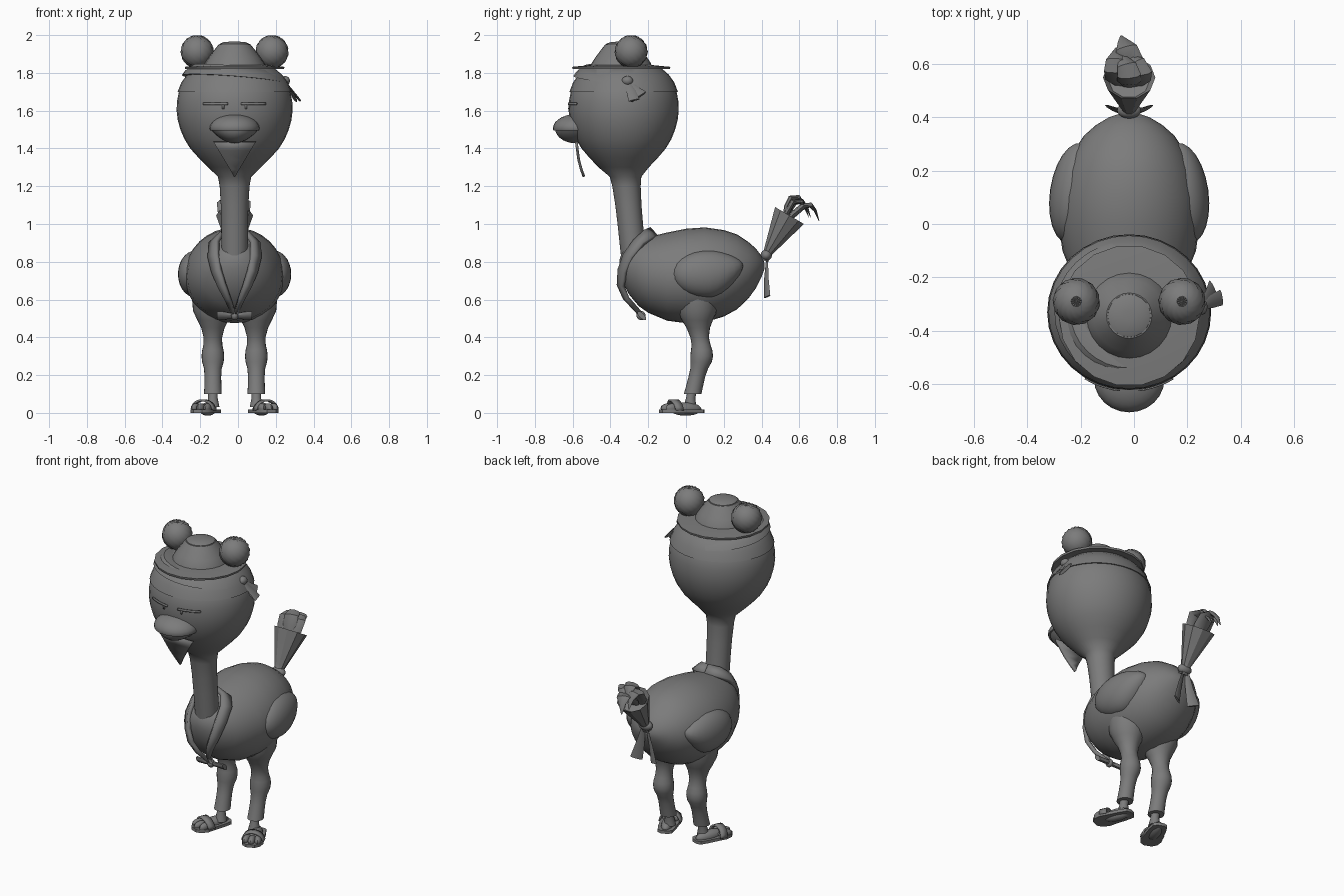
import bpy, bmesh, math
from mathutils import Vector as V, Matrix

if "Cube" in bpy.data.objects:
    bpy.data.objects.remove(bpy.data.objects["Cube"])

GREY = bpy.data.materials.new("grey")
GREY.diffuse_color = (0.2, 0.2, 0.2, 1)
GREY.use_nodes = True
GREY.node_tree.nodes["Principled BSDF"].inputs["Base Color"].default_value = GREY.diffuse_color
X0 = -0.018                      # the body axis sits slightly left of centre
X, Y, Z = V((1, 0, 0)), V((0, 1, 0)), V((0, 0, 1))


def finish(name, bm, angle=40):
    bmesh.ops.recalc_face_normals(bm, faces=bm.faces)
    me = bpy.data.meshes.new(name)
    bm.to_mesh(me)
    bm.free()
    me.materials.append(GREY)
    ob = bpy.data.objects.new(name, me)
    ob.location.x = X0
    bpy.context.collection.objects.link(ob)
    bpy.ops.object.select_all(action='DESELECT')
    ob.select_set(True)
    bpy.context.view_layer.objects.active = ob
    bpy.ops.object.shade_smooth_by_angle(angle=math.radians(angle))
    return ob


def loft(name, rings, n=24, angle=40, caps=True):
    """Skin elliptical rings given as (centre, half axis, half axis)."""
    bm = bmesh.new()
    loops = []
    for c, u, v in rings:
        loops.append([bm.verts.new(V(c) + u * math.cos(2 * math.pi * i / n)
                                   + v * math.sin(2 * math.pi * i / n)) for i in range(n)])
    for a, b in zip(loops, loops[1:]):
        for i in range(n):
            j = (i + 1) % n
            bm.faces.new((a[i], a[j], b[j], b[i]))
    if caps:
        bm.faces.new(loops[0])
        bm.faces.new(loops[-1])
    return finish(name, bm, angle)


def upright(name, rows, n=24, sy=1.0, x=0, angle=40, caps=True):
    """Rows of (z, centre y, radius)."""
    return loft(name, [((x, y, z), X * r, Y * r * sy) for z, y, r in rows], n, angle, caps)


def ball(name, loc, size, rot=(0, 0, 0), n=20, shape=None):
    bm = bmesh.new()
    bmesh.ops.create_uvsphere(bm, u_segments=n, v_segments=n // 2 + 2, radius=1)
    if shape:
        for i, v in enumerate(bm.verts):
            shape(i, v.co)
    m = Matrix.Translation(loc)
    for ax, a in zip('XYZ', rot):
        m = m @ Matrix.Rotation(math.radians(a), 4, ax)
    bm.transform(m @ Matrix.Diagonal((*size, 1)))
    return finish(name, bm)


def strip(name, left, right, thick=0.01):
    """Ribbon of cloth between two edges."""
    bm = bmesh.new()
    a = [bm.verts.new(p) for p in left]
    b = [bm.verts.new(p) for p in right]
    for i in range(len(a) - 1):
        bm.faces.new((a[i], a[i + 1], b[i + 1], b[i]))
    ob = finish(name, bm)
    mod = ob.modifiers.new("thickness", 'SOLIDIFY')
    mod.thickness, mod.offset = thick, 0
    return ob


def blade(name, pts, widths, side, thick=0.3):
    """Tapered curved feather or cloth tail along a path."""
    pts = [V(p) for p in pts]
    rings = []
    for i, (p, w) in enumerate(zip(pts, widths)):
        t = (pts[min(i + 1, len(pts) - 1)] - pts[max(i - 1, 0)]).normalized()
        s = (V(side) - t * t.dot(V(side))).normalized()
        rings.append((p, s * w, t.cross(s) * w * thick))
    return loft(name, rings, 8)


# Head and neck in one skin
HY, SY = -0.33, 0.95
HEAD = [(1.25, .088), (1.30, .14), (1.35, .19), (1.40, .235), (1.45, .266), (1.50, .287),
        (1.55, .301), (1.60, .307), (1.65, .305), (1.70, .295), (1.75, .268), (1.80, .225), (1.84, .16)]
NECK = [(.75, -.27, .068), (.85, -.28, .07), (1.0, -.295, .071), (1.1, -.305, .073), (1.2, -.315, .079)]
upright("head_and_neck", NECK + [(z, HY + (.01 if z < 1.3 else 0), r) for z, r in HEAD], 32, SY)


def on_head(x, z, off=0.004):
    for (z0, r0), (z1, r1) in zip(HEAD, HEAD[1:]):
        if z0 <= z <= z1:
            r = r0 + (r1 - r0) * (z - z0) / (z1 - z0)
    return V((x, HY - SY * math.sqrt(r * r - x * x) - off, z))


# Narrow eyes
for s in (-1, 1):
    xs = [s * (.035 + .13 * i / 8) for i in range(9)]
    strip("eyelid", [on_head(x, 1.642) for x in xs], [on_head(x, 1.63) for x in xs], .006)
    strip("pupil", [on_head(s * x, 1.632) for x in (.055, .065)],
          [on_head(s * x, 1.61) for x in (.055, .065)], .006)

# Head scarf: wide lower layer and slanted upper fold
upright("head_scarf", [(1.70, HY, .294), (1.70, HY, .302), (1.75, HY, .282), (1.79, HY, .252),
                       (1.825, HY, .21)], 32, SY)
fold = []
for z, r in ((1.765, .274), (1.765, .28), (1.79, .262), (1.82, .22)):
    fold.append(((0, HY, z), V((r, 0, -.022)), V((0, r * SY, -.018))))
loft("scarf_fold", fold, 32)
ball("scarf_knot", (.268, -.31, 1.758), (.025, .03, .025))
blade("scarf_tail", [(.268, -.31, 1.755), (.30, -.275, 1.70), (.315, -.25, 1.672)], [.012, .04, .05], Y, .2)
blade("scarf_tail", [(.268, -.31, 1.755), (.31, -.29, 1.70), (.345, -.275, 1.655)], [.01, .025, .03], Y, .2)

# Hat with brim, crown and button top
HC = -.343
upright("hat_brim", [(1.822, HC, .25), (1.82, HC, .262), (1.832, HC, .264), (1.842, HC, .16)], 18)
upright("hat_crown", [(1.835, HC, .162), (1.855, HC, .155), (1.885, HC, .135), (1.925, HC, .105),
                      (1.95, HC, .085)], 24)
upright("hat_button", [(1.94, HC, .082), (1.953, HC, .08), (1.962, HC, .06), (1.966, HC, .02)], 20)


def scallop(i, co):
    co *= 1.03 if i % 2 else 0.97


for s in (-1, 1):
    ball("pompom", (s * .198, -.29, 1.912), (.086, .086, .086), (0, 0, 0), 25, scallop)

# Beak: domed upper half over a pinched lower half
def upper(i, co):
    co.z = max(co.z, -.12)


def lower(i, co):
    if co.z < 0:
        co.x *= 1 + .35 * co.z
    co.z = min(co.z, 0)


ball("upper_beak", (0, -.58, 1.505), (.132, .125, .077), n=24, shape=upper)
ball("lower_beak", (0, -.58, 1.502), (.125, .112, .075), n=24, shape=lower)
# Pointed beard
rows = [(1.435, .112, -.58), (1.39, .085, -.575), (1.34, .055, -.568), (1.29, .024, -.555), (1.25, .002, -.54)]
strip("beard", [(-w, y, z) for z, w, y in rows], [(w, y, z) for z, w, y in rows], .014)

# Body: y, top, bottom, half width
BODY = [(-.352, .81, .76, .03), (-.335, .86, .69, .085), (-.30, .89, .625, .135), (-.25, .915, .565, .18),
        (-.2, .93, .53, .21), (-.1, .955, .488, .25), (0, .975, .475, .264), (.1, .982, .48, .262),
        (.2, .968, .51, .24), (.27, .945, .548, .21), (.33, .905, .605, .17), (.37, .87, .66, .125),
        (.40, .83, .72, .075), (.415, .795, .76, .03)]
loft("body", [((0, y, (t + b) / 2), X * w, Z * (t - b) / 2) for y, t, b, w in BODY], 32)

# Folded wings with a raised rear tip
def wing(i, co):
    k = max(0, co.y)
    co.z = co.z * (1 - .35 * k * k) + .35 * k * k


for s in (-1, 1):
    ball("wing", (s * .205, .115, .735), (.092, .19, .125), (0, 0, s * 8), 24, wing)

# Neckerchief collar from nape to chest
inner = [(0, -.195, .975), (.06, -.225, .96), (.09, -.275, .91), (.088, -.325, .84),
         (.075, -.353, .76), (.05, -.357, .68), (.025, -.325, .61), (0, -.25, .53)]
outer = [(0, -.155, .93), (.085, -.175, .925), (.13, -.225, .895), (.135, -.285, .82),
         (.115, -.32, .74), (.085, -.335, .67), (.05, -.31, .605), (.012, -.24, .525)]
for s in (-1, 1):
    strip("collar", [(s * x, y, z) for x, y, z in inner], [(s * x, y, z) for x, y, z in outer], .024)
    # Bow loops
    d = V((0, -.7, .7))
    loft("bow_loop", [((s * x, -.235, .515), d * w, V((0, .7, .7)) * .014)
                      for x, w in ((.01, .014), (.05, .028), (.092, .032))], 8)
ball("bow_knot", (0, -.238, .515), (.02, .024, .024))

# Legs, trousers and sandals
THIGH = [(.60, .06, .11), (.54, .06, .105), (.49, .06, .082), (.45, .065, .062), (.40, .072, .049),
         (.36, .08, .05), (.33, .083, .057), (.30, .083, .06), (.27, .08, .057), (.235, .07, .047),
         (.19, .057, .044), (.14, .045, .045), (.10, .035, .047), (.10, .035, .03)]
for s in (-1, 1):
    lx = s * .115
    upright("leg", THIGH, 20, x=lx)
    upright("ankle", [(.13, .035, .026), (.08, .025, .025), (.03, .02, .035)], 14, x=lx)
    turn = Matrix.Rotation(s * math.radians(22), 3, 'Z')
    fwd, wide = turn @ V((0, -1, 0)), turn @ X
    base = V((lx + s * .012, .035, 0))
    sole = [(-.06, .02), (-.045, .042), (0, .05), (.06, .055), (.12, .062), (.16, .05), (.182, .025)]
    bm = bmesh.new()
    ring = [base + fwd * f + wide * w for f, w in sole] + [base + fwd * f - wide * w for f, w in sole[::-1]]
    face = bm.faces.new([bm.verts.new(p) for p in ring])
    up = bmesh.ops.extrude_face_region(bm, geom=[face])["geom"]
    bmesh.ops.translate(bm, verts=[g for g in up if isinstance(g, bmesh.types.BMVert)], vec=(0, 0, .018))
    finish("sandal_sole", bm)
    ball("foot", base + fwd * .04 + Z * .02, (.036, .09, .035), (0, 0, s * 22))
    for k in (-1, 0, 1):
        ball("toe", base + fwd * (.135 - abs(k) * .012) + wide * k * .033 + Z * .025,
             (.021, .045, .026), (0, 0, s * 22 + k * 8), 12)
    arc = [math.pi * i / 10 for i in range(11)]
    strip("sandal_strap", *[[base + fwd * (f + .01 * math.sin(a)) + wide * .06 * math.cos(a)
                             + Z * (.012 + .055 * math.sin(a)) for a in arc] for f in (.075, .12)], .01)

# Tail wrap: cone of cloth opening up and backwards
root, mouth = V((0, .425, .835)), V((0, .548, 1.045))
axis = (mouth - root).normalized()
across = axis.cross(X)
loft("tail_wrap", [(root - axis * .03, X * .03, across * .03), (root, X * .022, across * .022),
                   (root + axis * .04, X * .035, across * .033), (mouth, X * .098, across * .093),
                   (mouth - axis * .03, X * .075, across * .07)], 10, 30)
ball("tail_knot", root, (.045, .03, .03))
for s in (-1, 1):
    blade("tail_ribbon", [(s * .01, .43, .83), (s * .035, .425, .72), (s * .06, .43, .615)],
          [.01, .024, .036], (1, .5 * s, 0), .2)
# Curled tail feathers
for x, dy, dz, w in ((-.045, .0, 0, .045), (0, .045, -.02, .05), (.04, -.01, .0, .042), (.0, -.02, .022, .045)):
    blade("tail_feather", [(x * .3, .51, .98), (x, .545 + dy * .5, 1.07 + dz), (x * 1.1, .575 + dy, 1.115 + dz),
                           (x * .9 - .01, .615 + dy, 1.12 + dz), (x * .6 - .02, .64 + dy, 1.09 + dz),
                           (x * .4 - .03, .66 + dy, 1.035 + dz)],
          [.02, w, w, w * .8, w * .45, .003], X, .35)
